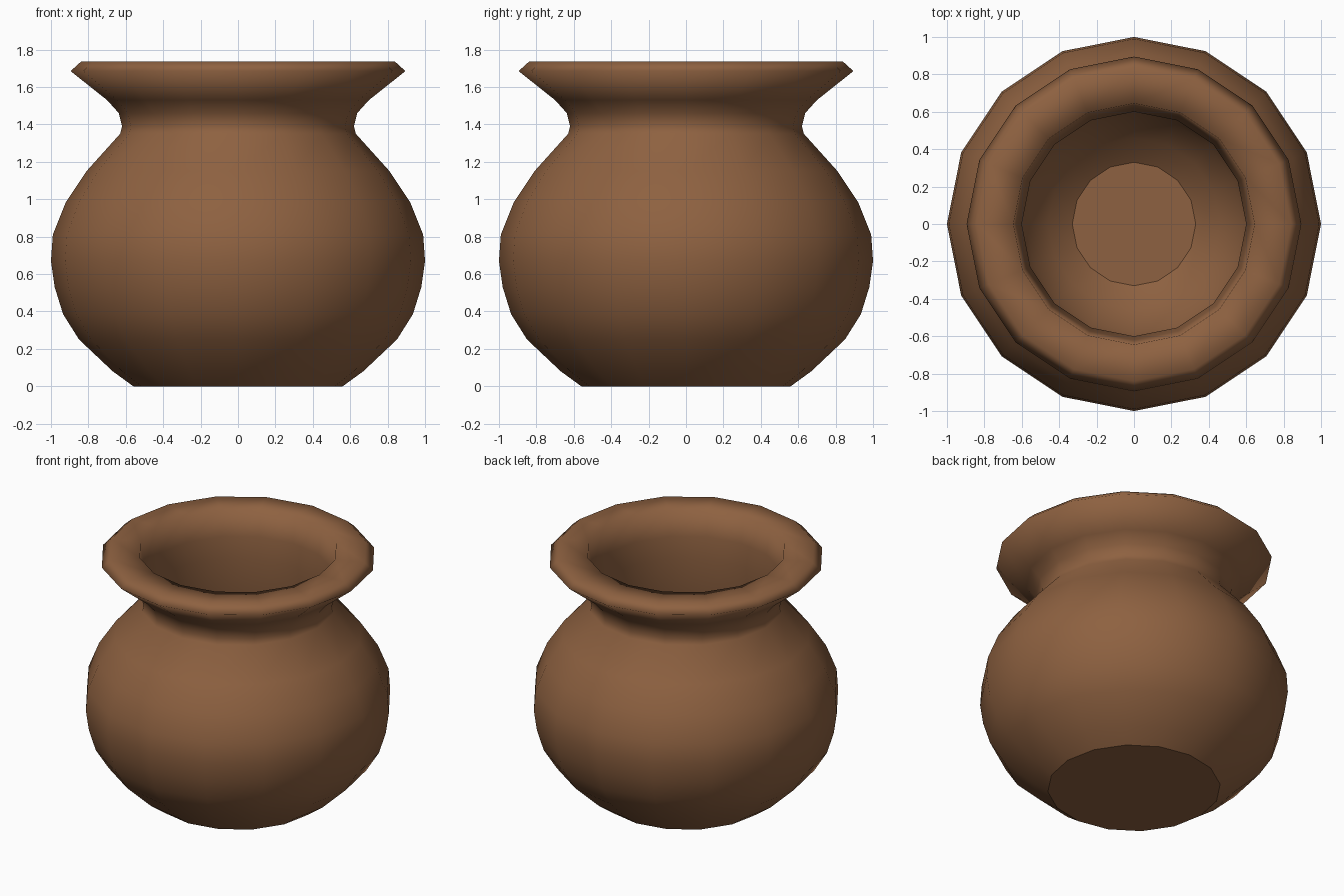
import bpy, bmesh, math

cube = bpy.data.objects.get("Cube")
if cube:
    bpy.data.objects.remove(cube, do_unlink=True)

SIDES = 16

# Clay colour
clay = bpy.data.materials.new("brown_clay")
clay.use_nodes = True
colour = (0.27, 0.12, 0.052, 1)
clay.diffuse_color = colour
bsdf = clay.node_tree.nodes["Principled BSDF"]
bsdf.inputs["Base Color"].default_value = colour
bsdf.inputs["Roughness"].default_value = 0.9

# Half section (radius, height): base, belly, neck, flared rim, then the hollow
outside = [(0.56, 0), (0.67, 0.08), (0.85, 0.25), (0.935, 0.385), (0.98, 0.53),
           (1.0, 0.67), (0.99, 0.81), (0.92, 0.985), (0.81, 1.15), (0.63, 1.35),
           (0.62, 1.39), (0.637, 1.46), (0.70, 1.53), (0.895, 1.685), (0.84, 1.735)]
inside = [(0.645, 1.735), (0.62, 1.55), (0.6, 1.4), (0.63, 1.15), (0.66, 0.9),
          (0.65, 0.7), (0.58, 0.48), (0.46, 0.32), (0.33, 0.22)]


def lathe(name, profile, material):
    """Turn a profile around z, closing both ends with flat caps."""
    bm = bmesh.new()
    angles = [2 * math.pi * i / SIDES for i in range(SIDES)]
    rings = [[bm.verts.new((r * math.cos(a), r * math.sin(a), z)) for a in angles]
             for r, z in profile]
    for low, high in zip(rings, rings[1:]):
        for i in range(SIDES):
            j = (i + 1) % SIDES
            bm.faces.new((low[i], low[j], high[j], high[i])).smooth = True
    # Flat underside and flat inner floor, with crisp edges
    for cap in (bm.faces.new(rings[0][::-1]), bm.faces.new(rings[-1])):
        cap.smooth = False
        for edge in cap.edges:
            edge.smooth = False
    bmesh.ops.recalc_face_normals(bm, faces=bm.faces)
    mesh = bpy.data.meshes.new(name)
    bm.to_mesh(mesh)
    bm.free()
    mesh.materials.append(material)
    obj = bpy.data.objects.new(name, mesh)
    bpy.context.collection.objects.link(obj)
    return obj


lathe("clay_pot", outside + inside, clay)
